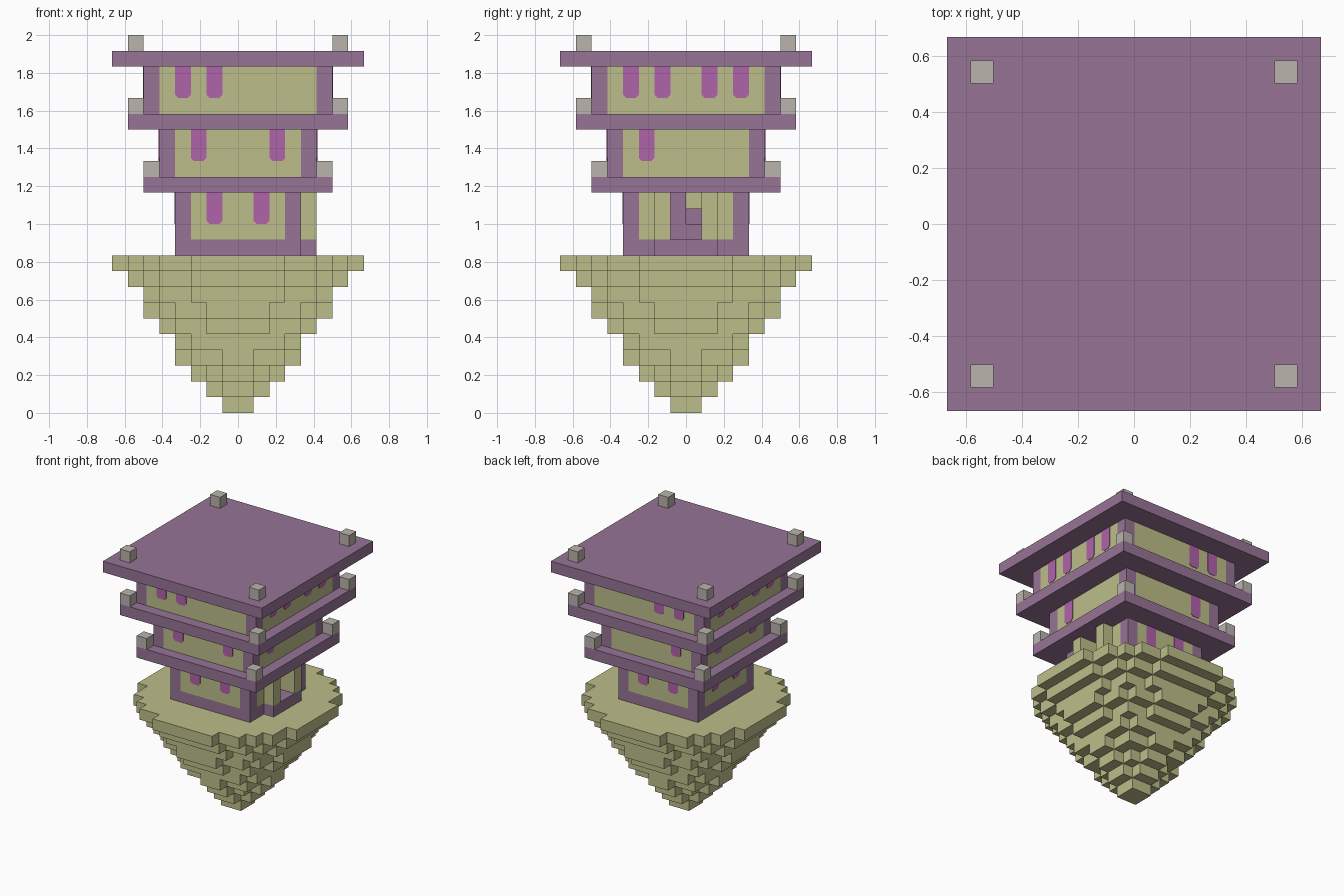
import bpy, bmesh
from math import pi
from mathutils import Matrix, Vector

if "Cube" in bpy.data.objects:
    bpy.data.objects.remove(bpy.data.objects["Cube"], do_unlink=True)

U = 1 / 12  # block size


def material(name, rgb):
    m = bpy.data.materials.new(name)
    m.use_nodes = True
    m.diffuse_color = (*rgb, 1)
    m.node_tree.nodes["Principled BSDF"].inputs["Base Color"].default_value = (*rgb, 1)
    return m


PURPLE = material("purple timber", (0.31, 0.175, 0.305))
STONE = material("pale khaki stone", (0.51, 0.515, 0.255))
MAGENTA = material("magenta cloth", (0.434, 0.125, 0.402))
GREY = material("warm grey", (0.497, 0.456, 0.413))


def finish(name, bm, mat, turn=0):
    """Scale block units to metres, turn about z in quarter turns, and link."""
    bm.transform(Matrix.Rotation(turn * pi / 2, 4, "Z") @ Matrix.Scale(U, 4))
    bmesh.ops.recalc_face_normals(bm, faces=bm.faces)
    mesh = bpy.data.meshes.new(name)
    bm.to_mesh(mesh)
    bm.free()
    mesh.materials.append(mat)
    ob = bpy.data.objects.new(name, mesh)
    bpy.context.collection.objects.link(ob)
    return ob


def box(name, mat, lo, hi, turn=0):
    lo, hi = Vector(lo), Vector(hi)
    bm = bmesh.new()
    bmesh.ops.create_cube(bm, size=1)
    for v in bm.verts:
        v.co = (lo + hi) / 2 + v.co * (hi - lo)
    return finish(name, bm, mat, turn)


def window(name, x, wall, top, turn):
    """Thin hanging plate with a softened lower end, on the outside of a wall."""
    r, low = 0.2, top - 2
    shape = [(-.5, top), (-.5, low + r), (-.5 + r, low), (.5 - r, low), (.5, low + r), (.5, top)]
    bm = bmesh.new()
    face = bm.faces.new([bm.verts.new((x + a, -wall, z)) for a, z in shape])
    out = bmesh.ops.extrude_face_region(bm, geom=[face])
    verts = [g for g in out["geom"] if isinstance(g, bmesh.types.BMVert)]
    bmesh.ops.translate(bm, verts=verts, vec=(0, -0.04, 0))
    finish(name, bm, MAGENTA, turn)


# Floating rock: stacked round layers of blocks, only exposed faces are made
radii = [1.2, 2, 2.75, 3.6, 4.4, 5, 5.75, 6.5, 7.25, 8]
cells = {(x, y, z) for z, r in enumerate(radii) for x in range(-8, 8) for y in range(-8, 8)
         if (x + .5) ** 2 + (y + .5) ** 2 <= r * r}
bm = bmesh.new()
for c in cells:
    for axis in range(3):
        for side in (0, 1):
            near = list(c)
            near[axis] += 2 * side - 1
            if tuple(near) in cells:
                continue
            quad = []
            for a, b in ((0, 0), (1, 0), (1, 1), (0, 1)):
                p = list(c)
                p[axis] += side
                p[(axis + 1) % 3] += a
                p[(axis + 2) % 3] += b
                quad.append(bm.verts.new(p))
            bm.faces.new(quad if side else quad[::-1])
bmesh.ops.remove_doubles(bm, verts=bm.verts, dist=0.01)
finish("floating_rock", bm, STONE)

# Storeys: half width, bottom, top, window positions for front, right, back, left
# (positions run left to right as each wall is faced)
storeys = [
    ("ground", 4, 11, 14, [(-1.5, 1.5), (), (-1.5, 1.5), (-1.5, 1.5)]),
    ("middle", 5, 15, 18, [(-2.5, 2.5), (-2.5,), (2.5,), (-2.5, 2.5)]),
    ("upper", 6, 19, 22, [(-3.5, -1.5), (-3.5, -1.5, 1.5, 3.5), (1.5, 3.5),
                          (-3.5, -1.5, 1.5, 3.5)]),
]
sides = ("front", "right", "back", "left")
for name, w, z0, z1, windows in storeys:
    for k, side in enumerate(sides):
        box(f"{name}_{side}_post", PURPLE, (-w, -w, z0), (1 - w, 1 - w, z1), k)
        if name == "ground" and side == "right":  # doorway gap
            box("door_wall_front", STONE, (1 - w, -w, z0), (-1, 1 - w, z1), k)
            box("door_wall_back", STONE, (1, -w, z0), (w - 1, 1 - w, z1), k)
        else:
            box(f"{name}_{side}_wall", STONE, (1 - w, -w, z0), (w - 1, 1 - w, z1), k)
        for x in windows[k]:
            window(f"{name}_{side}_window", x, w, z1, k)
    # Overhanging roof slab with a peg at each corner
    r = w + 2
    e = r if name != "upper" else r - 1
    box(f"{name}_roof", PURPLE, (-r, -r, z1), (r, r, z1 + 1))
    for k in range(4):
        box(f"{name}_roof_peg", GREY, (-e, -e, z1 + 1), (1 - e, 1 - e, z1 + 2), k)

# Ground slab and porch
box("ground_slab", PURPLE, (-4, -4, 10), (4, 4, 11))
box("porch_slab", PURPLE, (4, -2, 10), (5, 2, 11))
for y, side in ((-2, "front"), (1, "back")):
    box(f"porch_{side}_pillar", STONE, (4, y, 11), (5, y + 1, 14))

# Stair and partition inside the doorway
box("inner_partition", PURPLE, (-1, -1, 11), (0, 0, 14))
for i in (1, 2):
    box(f"inner_step_{i}", PURPLE, (-i, 0, 11), (1 - i, 1, 11 + i))
